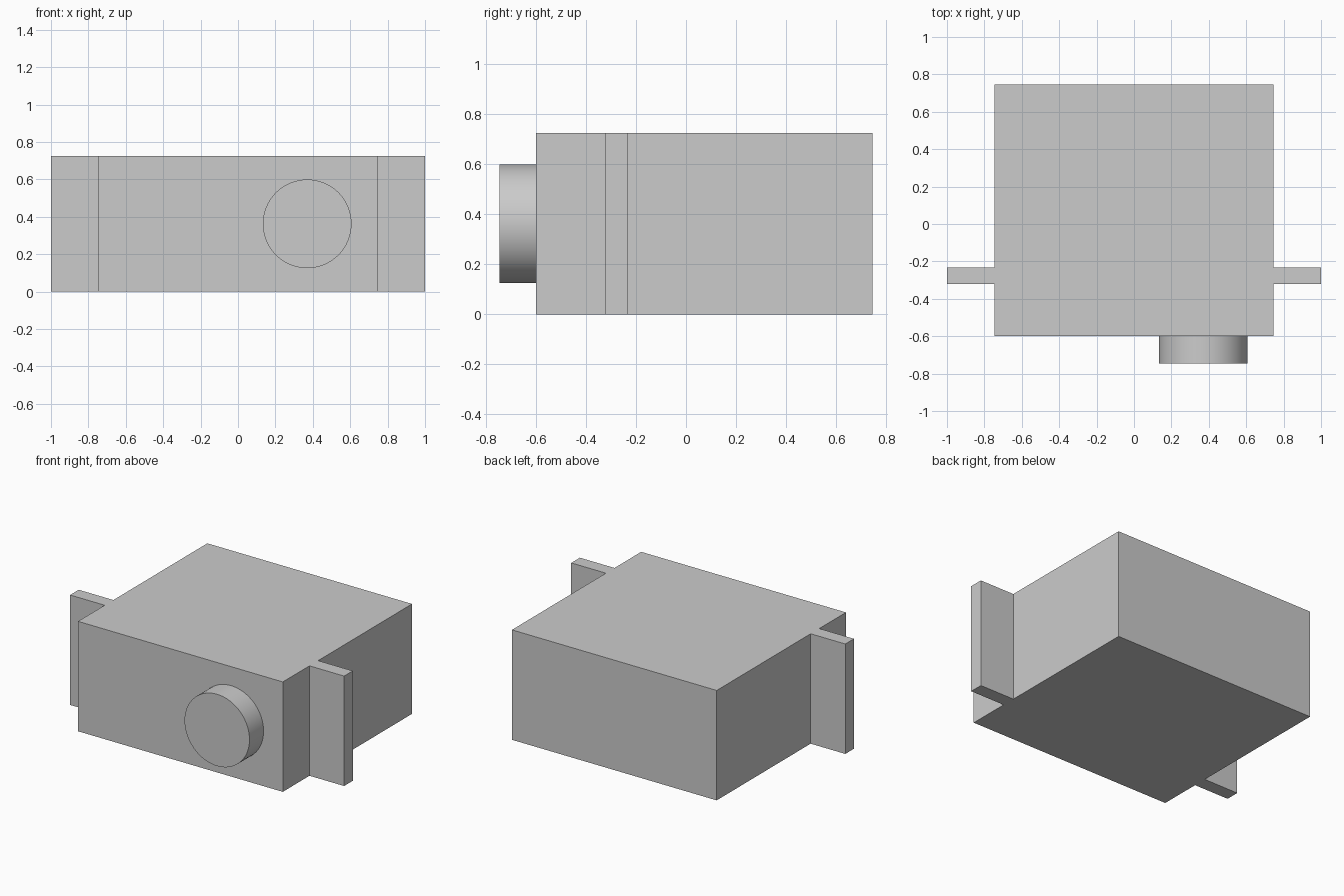
import bpy
import bmesh
from math import radians
from mathutils import Matrix

cube = bpy.data.objects.get("Cube")
if cube:
    bpy.data.objects.remove(cube, do_unlink=True)

HEIGHT = 0.725
HALF_WIDTH = 0.747
FRONT, BACK = -0.6, 0.747
EAR_FRONT, EAR_BACK = -0.322, -0.232
SHAFT_RADIUS, SHAFT_X = 0.237, 0.37

grey = bpy.data.materials.new("light_grey")
grey.use_nodes = True
colour = (0.6, 0.6, 0.6, 1)
grey.diffuse_color = colour
grey.node_tree.nodes["Principled BSDF"].inputs["Base Color"].default_value = colour


def finish(name, bm):
    bmesh.ops.recalc_face_normals(bm, faces=bm.faces)
    mesh = bpy.data.meshes.new(name)
    bm.to_mesh(mesh)
    bm.free()
    mesh.materials.append(grey)
    obj = bpy.data.objects.new(name, mesh)
    bpy.context.collection.objects.link(obj)
    return obj


# Housing with a mounting ear on each side: one mirrored outline, extruded up
side = [(HALF_WIDTH, FRONT), (HALF_WIDTH, EAR_FRONT), (1, EAR_FRONT),
        (1, EAR_BACK), (HALF_WIDTH, EAR_BACK), (HALF_WIDTH, BACK)]
outline = side + [(-x, y) for x, y in reversed(side)]
bm = bmesh.new()
base = bm.faces.new([bm.verts.new((x, y, 0)) for x, y in outline])
top = bmesh.ops.extrude_face_region(bm, geom=[base], use_keep_orig=True)["geom"]
bmesh.ops.translate(bm, vec=(0, 0, HEIGHT),
                    verts=[v for v in top if isinstance(v, bmesh.types.BMVert)])
finish("housing_with_ears", bm)

# Round output shaft on the front, offset to the left
shaft_front = -0.747
bm = bmesh.new()
place = Matrix.Translation((SHAFT_X, (shaft_front + FRONT) / 2, HEIGHT / 2))
bmesh.ops.create_cone(bm, cap_ends=True, segments=64, radius1=SHAFT_RADIUS,
                      radius2=SHAFT_RADIUS, depth=FRONT - shaft_front,
                      matrix=place @ Matrix.Rotation(radians(90), 4, "X"))
shaft = finish("output_shaft", bm)
bpy.ops.object.select_all(action="DESELECT")
shaft.select_set(True)
bpy.context.view_layer.objects.active = shaft
bpy.ops.object.shade_smooth_by_angle(angle=radians(30))
